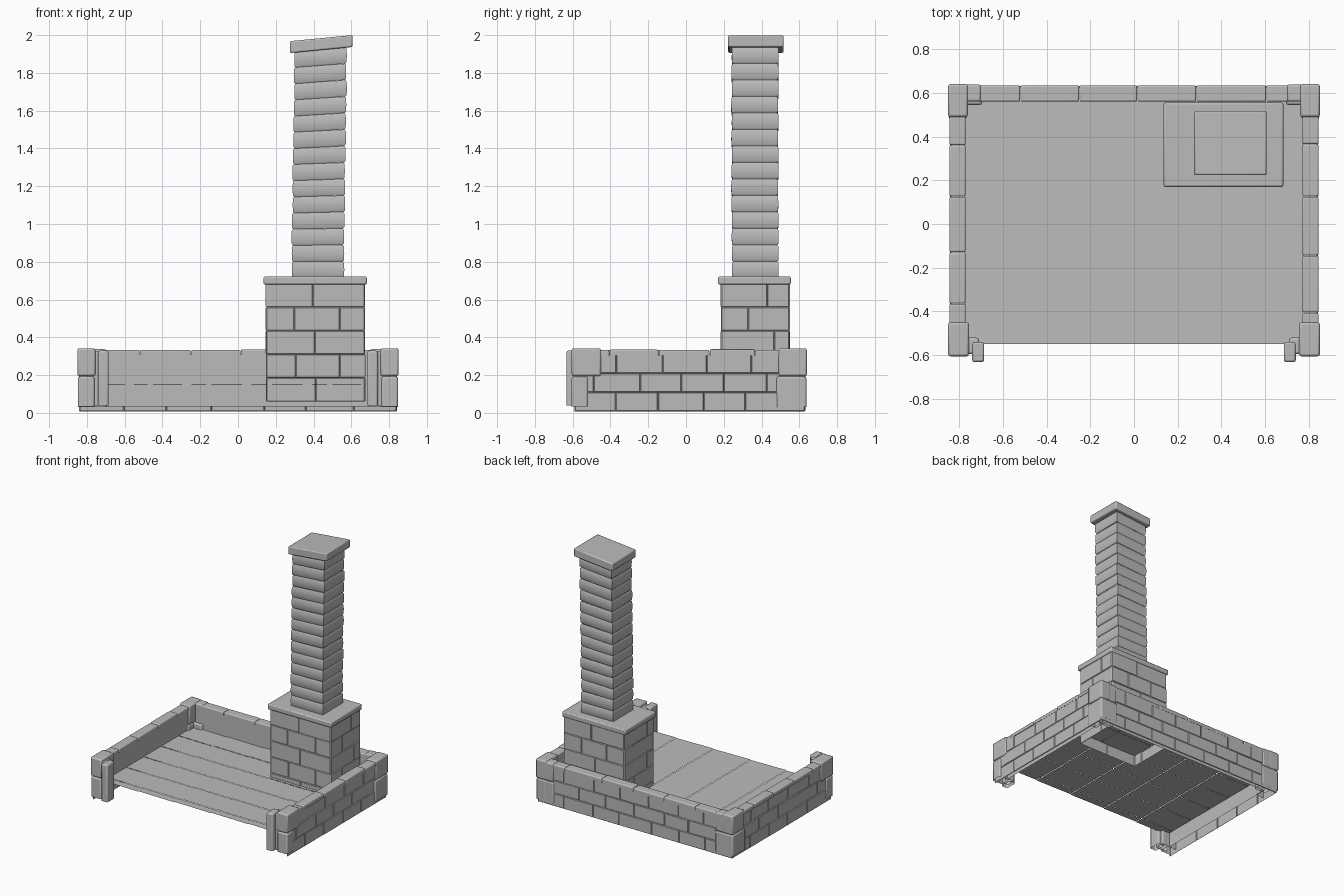
import bpy, bmesh, math, random
from mathutils import Vector

if "Cube" in bpy.data.objects:
    bpy.data.objects.remove(bpy.data.objects["Cube"])

random.seed(4)
stone = bpy.data.materials.new("grey stone")
stone.diffuse_color = (0.5, 0.5, 0.5, 1)
stone.use_nodes = True
stone.node_tree.nodes["Principled BSDF"].inputs["Base Color"].default_value = stone.diffuse_color
FLOOR = 0.152


def finish(name, bm, bevel=0.0, segs=2, angle=35, open_bottom=False):
    if bevel:
        bmesh.ops.recalc_face_normals(bm, faces=bm.faces)
    if open_bottom:
        bm.normal_update()
        down = [f for f in bm.faces if f.normal.z < -.9]
        bmesh.ops.delete(bm, geom=down, context='FACES_ONLY')
    me = bpy.data.meshes.new(name)
    bm.to_mesh(me)
    bm.free()
    ob = bpy.data.objects.new(name, me)
    bpy.context.collection.objects.link(ob)
    me.materials.append(stone)
    if bevel:
        m = ob.modifiers.new("bevel", 'BEVEL')
        m.width, m.segments = bevel, segs
    bpy.ops.object.select_all(action='DESELECT')
    ob.select_set(True)
    bpy.context.view_layer.objects.active = ob
    bpy.ops.object.shade_smooth_by_angle(angle=math.radians(angle))
    return ob


def add_box(bm, x0, x1, y0, y1, z0, z1, slope=0.0):
    vs = bmesh.ops.create_cube(bm, size=1)['verts']
    for v in vs:
        x, y, z = v.co
        v.co = (x0 + (x + .5) * (x1 - x0), y0 + (y + .5) * (y1 - y0),
                z0 + (z + .5) * (z1 - z0) + (x + .5) * slope)


def box(name, *dims, slope=0.0, bevel=0.008, open_bottom=False):
    bm = bmesh.new()
    add_box(bm, *dims, slope=slope)
    return finish(name, bm, bevel, open_bottom=open_bottom)


def add_bricks(bm, start, end, z0, z1, rows, brick, depth=0.003):
    """Outer skin of bricks; the outside lies to the right of start -> end."""
    a, b = Vector((*start, 0)), Vector((*end, 0))
    u = (b - a).normalized()
    n = Vector((u.y, -u.x, 0))
    length, h = (b - a).length, (z1 - z0) / rows
    for r in range(rows):
        cuts = [0.0]
        s = brick * (0.5 if r % 2 else 1.0)
        while s < length - brick * 0.3:
            cuts.append(s + random.uniform(-.1, .1) * brick)
            s += brick
        cuts.append(length)
        for s0, s1 in zip(cuts, cuts[1:]):
            out = random.uniform(0, .004)
            ring = []
            for inset, d in ((0, -depth), (0.004, out)):
                ring.append([bm.verts.new(a + u * s + n * d + Vector((0, 0, z)))
                             for s, z in ((s0 + inset, z0 + r * h + inset),
                                          (s1 - inset, z0 + r * h + inset),
                                          (s1 - inset, z0 + r * h + h - inset),
                                          (s0 + inset, z0 + r * h + h - inset))])
            lo, hi = ring
            for i in range(4):
                j = (i + 1) % 4
                bm.faces.new((lo[i], lo[j], hi[j], hi[i]))
            bm.faces.new(hi)


# flat tiled floor, each tile very slightly tipped
bm = bmesh.new()
xs = [-.775, -.48, -.17, .15, .47, .775]
ys = [-.55, -.485, -.27, -.055, .16, .375, .56]
for x0, x1 in zip(xs, xs[1:]):
    for y0, y1 in zip(ys, ys[1:]):
        l, r = FLOOR + .002, FLOOR - .002
        bm.faces.new([bm.verts.new(p) for p in (
            (x0, y0, l), (x1, y0, r), (x1, y1, r - .002), (x0, y1, l - .002))])
finish("tiled_floor", bm, angle=0.1)

# brick outer skin of the side and back walls
bm = bmesh.new()
add_bricks(bm, (.838, -.59), (.838, .628), .008, .31, 3, .23)
add_bricks(bm, (.838, .628), (-.838, .628), .008, .31, 3, .24)
add_bricks(bm, (-.838, .628), (-.838, -.59), .008, .31, 3, .23)
finish("wall_bricks", bm)

# plain inner wall faces
bm = bmesh.new()
b, t = .035, .31
for (xa, ya), (xb, yb) in (((-.775, -.55), (-.775, .56)), ((-.775, .56), (.775, .56)),
                           ((.775, .56), (.775, -.55))):
    bm.faces.new([bm.verts.new(p) for p in
                  ((xa, ya, b), (xb, yb, b), (xb, yb, t), (xa, ya, t))])
finish("inner_walls", bm)

# rounded coping stones on top of the walls
bm = bmesh.new()
cx = [-.76, -.52, -.25, .015, .285, .605, .76]
for x0, x1 in zip(cx, cx[1:]):
    add_box(bm, x0 + .001, x1 - .001, .56, .634, .303, .335 + random.uniform(-.003, .002))
for side, cy in ((-1, [-.5, -.365, -.13, .125, .36, .53]),
                 (1, [-.5, -.405, -.145, .125, .365, .53])):
    for y0, y1 in zip(cy, cy[1:]):
        x0, x1 = sorted((side * .77, side * .845))
        add_box(bm, x0, x1, y0 + .001, y1 - .001, .303, .335 + random.uniform(-.003, .002))
finish("coping_stones", bm, 0.008, 3, 50, open_bottom=True)

# corner blocks, mirrored left and right
for side, tag in ((-1, "left"), (1, "right")):
    def corner(name, xa, xb, *rest, hollow=True):
        x0, x1 = sorted((side * xa, side * xb))
        box(tag + "_" + name, x0, x1, *rest, bevel=.01, open_bottom=hollow)
    corner("front_upper_block", .755, .85, -.605, -.45, .195, .342, hollow=False)
    corner("front_lower_block", .76, .847, -.605, -.52, .035, .192)
    corner("front_return_block", .71, .80, -.595, -.52, .04, .325)
    corner("front_post", .685, .74, -.632, -.54, .04, .33)
    corner("back_upper_block", .76, .85, .49, .64, .195, .342, hollow=False)
    corner("back_upper_return", .70, .80, .56, .638, .195, .338, hollow=False)
    corner("back_lower_block", .765, .848, .48, .637, .03, .192)
    corner("back_lower_return", .695, .80, .545, .636, .03, .192)

# chimney base: open brick box, passing through the floor, with a slab on top
bm = bmesh.new()
c = [(.15, .186), (.67, .186), (.67, .547), (.15, .547)]
for i in range(4):
    add_bricks(bm, c[i], c[(i + 1) % 4], .06, .685, 5, .26)
finish("chimney_base", bm)
box("chimney_base_slab", .135, .683, .17, .555, .68, .722)

# chimney stack: leaning courses with rounded edges
bm = bmesh.new()
rows, z0, z1 = 14, .715, 1.925
h = (z1 - z0) / rows
for r in range(rows):
    t = r / rows
    cx = .422 + .017 * t + random.uniform(-.003, .003)
    cy = .365 + random.uniform(-.002, .002)
    rings = []
    for dz, g in ((0, -.007), (.008, -.001), (h * .5, 0), (h - .008, -.001), (h, -.007)):
        hx, hy = .139 + g, .124 + g
        rings.append([bm.verts.new((cx + sx * hx, cy + sy * hy,
                                    z0 + r * h + dz + sx * hx * .09 * t))
                      for sx, sy in ((-1, -1), (1, -1), (1, 1), (-1, 1))])
    for lo, hi in zip(rings, rings[1:]):
        for i in range(4):
            j = (i + 1) % 4
            bm.faces.new((lo[i], lo[j], hi[j], hi[i]))
finish("chimney_stack", bm, angle=60)

# tilted cap slab
box("chimney_cap", .275, .607, .223, .517, 1.905, 1.968, slope=.032)
